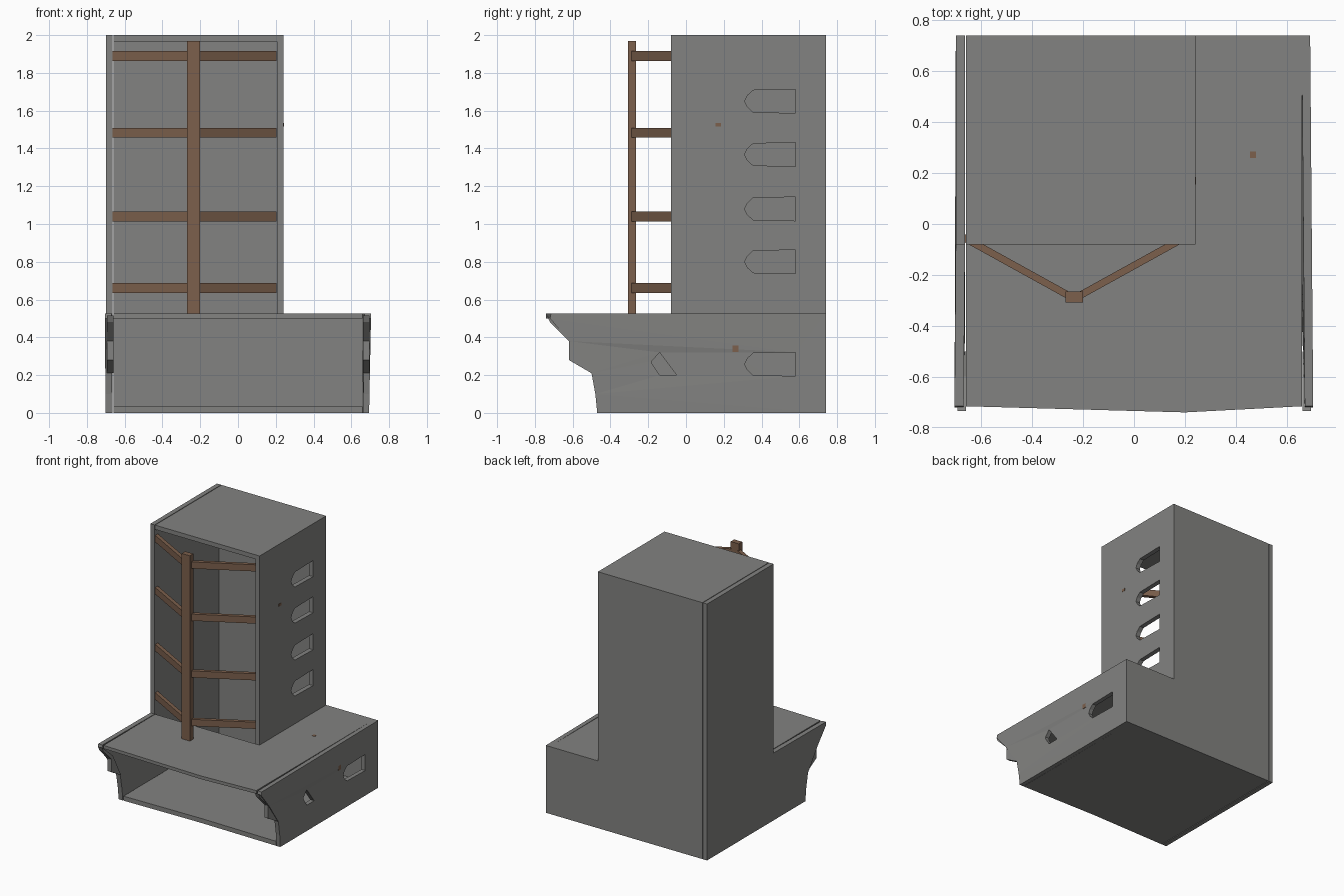
import bpy, bmesh
from mathutils import Vector
from mathutils.geometry import tessellate_polygon

if "Cube" in bpy.data.objects:
    bpy.data.objects.remove(bpy.data.objects["Cube"])


def material(name, rgb):
    m = bpy.data.materials.new(name)
    m.diffuse_color = (*rgb, 1)
    m.use_nodes = True
    m.node_tree.nodes["Principled BSDF"].inputs["Base Color"].default_value = m.diffuse_color
    return m


STONE = material("grey stone", (0.225, 0.225, 0.218))
WOOD = material("brown wood", (0.2, 0.115, 0.072))


def prism(name, loops, axis, lo, hi, mat=STONE):
    """Extrude an outline (plus optional holes) along an axis from lo to hi."""
    def place(p, d):
        a, b = p
        return {"x": (d, a, b), "y": (a, d, b), "z": (a, b, d)}[axis]

    bm = bmesh.new()
    flat = [p for loop in loops for p in loop]
    near = [bm.verts.new(place(p, lo)) for p in flat]
    far = [bm.verts.new(place(p, hi)) for p in flat]
    tris = tessellate_polygon([[Vector((a, b, 0)) for a, b in loop] for loop in loops])
    for t in tris:
        bm.faces.new([near[i] for i in t])
        bm.faces.new([far[i] for i in reversed(t)])
    start = 0
    for loop in loops:
        n = len(loop)
        for i in range(n):
            a, b = start + i, start + (i + 1) % n
            bm.faces.new((near[a], near[b], far[b], far[a]))
        start += n
    bmesh.ops.recalc_face_normals(bm, faces=bm.faces)
    me = bpy.data.meshes.new(name)
    bm.to_mesh(me)
    bm.free()
    me.materials.append(mat)
    ob = bpy.data.objects.new(name, me)
    bpy.context.collection.objects.link(ob)
    return ob


def rect(a0, a1, b0, b1):
    return [(a0, b0), (a1, b0), (a1, b1), (a0, b1)]


def window(c):
    """Window with a pointed front end, in y-z."""
    half = [(0.31, 0), (0.325, 0.03), (0.355, 0.058), (0.58, 0.063)]
    return [(y, c + z) for y, z in half] + [(y, c - z) for y, z in reversed(half[1:])]


def flare(ob, amount):
    """Splay the broken front of a side wall outward."""
    for v in ob.data.vertices:
        if v.co.y < -0.4:
            v.co.x += amount * min(1, (v.co.z + 0.1) / 0.6)


L, R, B, TF, TR, BASE = -0.695, 0.695, 0.74, -0.08, 0.242, 0.525
T = 0.036
broken = [(-0.715, BASE), (-0.72, 0.5), (-0.62, 0.38), (-0.5, 0.21),
          (-0.48, 0.1), (-0.47, 0)]

# Side walls: the left one rises the full height of the tower
left = prism("left_wall", [[(B, 0), (B, 2), (TF, 2), (TF, BASE)] + broken],
             "x", L - 0.005, L + T - 0.005)
flare(left, -0.005)
crack = [(-0.18, 0.26), (-0.18, 0.275), (-0.14, 0.32), (-0.05, 0.2), (-0.14, 0.2)]
right = prism("base_right_wall", [[(B, 0), (B, BASE)] + broken, window(0.258), crack],
              "x", R - T, R - 0.003)
flare(right, 0.012)
prism("tower_right_wall",
      [rect(TF, B, BASE, 2)] + [window(c) for c in (0.8, 1.08, 1.368, 1.65)],
      "x", TR - T, TR)

# Back wall spans base and tower
prism("back_wall", [[(L + T, 0), (R - T, 0), (R - T, BASE), (TR - T, BASE),
                     (TR - T, 2), (L + T, 2)]], "y", B - T, B)

# Floor, base roof (open beneath the tower) and tower roof
prism("base_floor", [[(L + T, -0.47), (0, -0.46), (R - T, -0.47),
                      (R - T, B - T), (L + T, B - T)]], "z", 0, 0.035)
prism("base_roof", [[(L + T, TF), (L + T, -0.716), (0.2, -0.74), (R - T, -0.716),
                     (R - T, B - T), (TR - T, B - T), (TR - T, TF)]],
      "z", 0.5, BASE)
prism("tower_roof", [rect(L + T, TR - T, TF, B - T)], "z", 1.966, 2)

# Torn wall fragments at the front opening
for name, x in (("left_fragment", L), ("right_fragment", R - T)):
    prism(name, [[(-0.735, 0.515), (-0.72, 0.48), (-0.62, 0.38), (-0.62, 0.28),
                  (-0.5, 0.21), (-0.6, 0.4)]], "x", x + 0.002, x + T)

# Wooden post with four pairs of slanted braces back to the tower walls
px = -0.235
prism("post", [rect(px - 0.035, px + 0.035, -0.308, -0.265)], "z", BASE, 1.97, WOOD)
for i, z in enumerate((0.662, 1.04, 1.483, 1.89)):
    for side, s in (("left", -1), ("right", 1)):
        prism(f"{side}_brace_{i + 1}",
              [[(px + s * 0.02, -0.298), (px + s * 0.44, -0.066),
                (px + s * 0.44, -0.034), (px + s * 0.02, -0.266)]],
              "z", z - 0.026, z + 0.026, WOOD)

# Small wood flecks on the stone
prism("base_side_fleck", [rect(0.245, 0.278, 0.322, 0.358)], "x", R - 0.004, R, WOOD)
prism("tower_side_fleck", [rect(0.155, 0.185, 1.515, 1.535)], "x", TR, TR + 0.002, WOOD)
prism("roof_fleck", [rect(0.455, 0.48, 0.26, 0.285)], "z", BASE, BASE + 0.002, WOOD)
